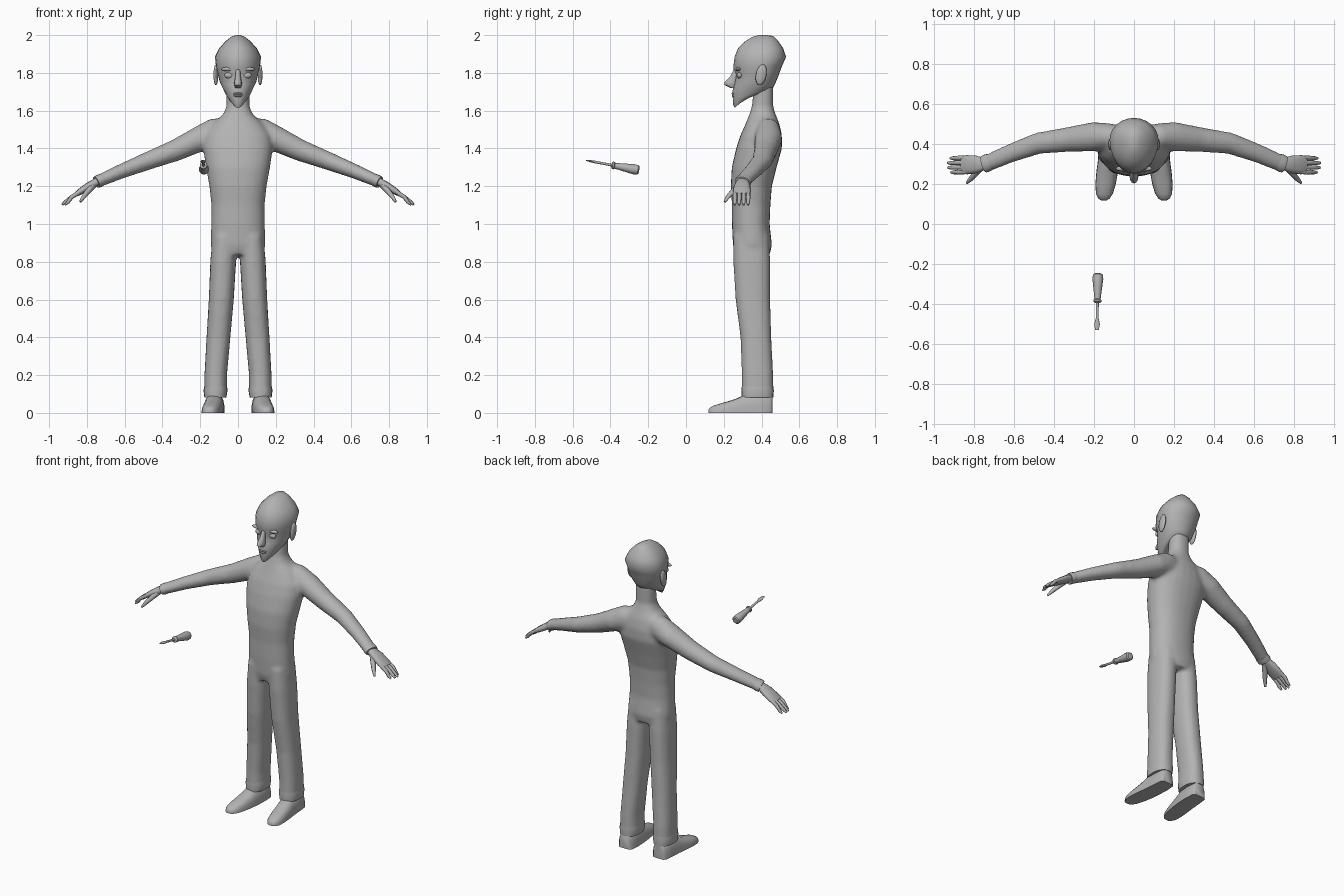
import bpy, bmesh, math
from mathutils import Vector, Matrix

grey = bpy.data.materials.new("plain grey")
grey.diffuse_color = (0.45, 0.45, 0.45, 1)
X, Y, Z = Vector((1, 0, 0)), Vector((0, 1, 0)), Vector((0, 0, 1))


def bridge(bm, rings):
    """Skin a list of point rings and cap both ends."""
    vs = [[bm.verts.new(p) for p in r] for r in rings]
    n = len(vs[0])
    for a, b in zip(vs, vs[1:]):
        for i in range(n):
            j = (i + 1) % n
            bm.faces.new((a[i], a[j], b[j], b[i]))
    bm.faces.new(vs[0][::-1])
    bm.faces.new(vs[-1])


def tube(bm, pts, ref, normal=None, n=16, power=1.0, floor=-9, side=1):
    """Loft of ovals: each point is x, y, z, radius along ref, other radius."""
    c = [Vector(p[:3]) for p in pts]
    rings = []
    for k, p in enumerate(pts):
        d = normal or (c[min(k + 1, len(c) - 1)] - c[max(k - 1, 0)]).normalized()
        u = (ref - d * ref.dot(d)).normalized()
        v = d.cross(u)
        ring = []
        for i in range(n):
            a = 2 * math.pi * i / n
            ca, sa = math.cos(a), math.sin(a)
            q = c[k] + u * p[3] * math.copysign(abs(ca) ** power, ca) \
                + v * p[4] * math.copysign(abs(sa) ** power, sa)
            ring.append((q.x * side, q.y, max(q.z, floor)))
        rings.append(ring)
    bridge(bm, rings)


def ball(bm, loc, size, rot=0.0):
    m = Matrix.Translation(loc) @ Matrix.Rotation(rot, 4, 'X') @ Matrix.Diagonal((*size, 1))
    bmesh.ops.create_uvsphere(bm, u_segments=14, v_segments=10, radius=1, matrix=m)


def finish(name, bm, angle=50):
    bmesh.ops.recalc_face_normals(bm, faces=bm.faces)
    me = bpy.data.meshes.new(name)
    bm.to_mesh(me)
    bm.free()
    ob = bpy.data.objects.new(name, me)
    bpy.context.collection.objects.link(ob)
    me.materials.append(grey)
    bpy.ops.object.select_all(action='DESELECT')
    ob.select_set(True)
    bpy.context.view_layer.objects.active = ob
    bpy.ops.object.shade_smooth_by_angle(angle=math.radians(angle))
    return ob


# Suit body: torso with neck, arms and legs melted into one skin
bm = bmesh.new()
torso = [(.84, .12, .26, .445), (.89, .146, .248, .455), (1.0, .142, .243, .443),
         (1.1, .141, .243, .447), (1.2, .152, .237, .455), (1.3, .17, .242, .48),
         (1.4, .185, .265, .508), (1.47, .175, .288, .508), (1.53, .135, .315, .495),
         (1.58, .08, .335, .475), (1.62, .061, .348, .462), (1.74, .06, .36, .462)]
tube(bm, [(0, (f + b) / 2, z, w, (b - f) / 2) for z, w, f, b in torso],
     X, Z, n=24, power=.88)
arm = [(.03, .43, 1.515, .05, .05), (.12, .437, 1.485, .066, .078), (.2, .436, 1.452, .074, .068),
       (.33, .422, 1.39, .062, .058), (.48, .403, 1.333, .054, .048),
       (.62, .352, 1.278, .047, .039), (.735, .303, 1.228, .043, .033)]
leg = [(.94, .005, .135, .25, .44), (.8, .01, .147, .25, .446), (.6, .022, .155, .262, .446),
       (.4, .04, .167, .288, .452), (.2, .058, .178, .295, .462), (.1, .058, .18, .294, .464)]
for s in (-1, 1):
    tube(bm, arm, Y, side=s)
    tube(bm, [((i + o) / 2, (f + b) / 2, z, (o - i) / 2, (b - f) / 2) for z, i, o, f, b in leg],
         X, -Z, n=20, power=.85, side=s)
body = finish("suit_body", bm, 60)
mod = body.modifiers.new("melt", 'REMESH')
mod.mode, mod.voxel_size, mod.use_smooth_shade = 'VOXEL', .012, True
mod = body.modifiers.new("soften", 'SMOOTH')
mod.factor, mod.iterations = .5, 6

# Head: tilted rings running from chin to crown
bm = bmesh.new()
head = [(1.615, 1.70, .257, .36, .034), (1.63, 1.71, .25, .43, .052), (1.66, 1.72, .248, .46, .068),
        (1.70, 1.745, .245, .473, .084), (1.735, 1.77, .254, .484, .098),
        (1.79, 1.80, .266, .495, .108), (1.825, 1.835, .25, .508, .116),
        (1.885, 1.885, .257, .53, .122), (1.93, 1.93, .275, .515, .1),
        (1.965, 1.97, .31, .487, .066), (1.99, 1.995, .35, .462, .033), (2.0, 2.0, .385, .43, .01)]
rings = []
for zf, zb, yf, yb, w in head:
    ym = yf + .6 * (yb - yf)
    ring = []
    for i in range(24):
        a = 2 * math.pi * i / 24
        c = math.cos(a)
        y = ym - c * ((ym - yf) if c > 0 else (yb - ym))
        ring.append((w * math.sin(a), y, zf + (zb - zf) * (y - yf) / (yb - yf)))
    rings.append(ring)
bridge(bm, rings)
finish("head", bm, 60)

# Nose and mouth
bm = bmesh.new()
tube(bm, [(0, .268, 1.825, .012, .012), (0, .255, 1.785, .013, .018), (0, .24, 1.752, .02, .035),
          (0, .236, 1.737, .022, .033), (0, .25, 1.72, .014, .014)], X, Z, n=12)
finish("nose", bm)
bm = bmesh.new()
ball(bm, (0, .25, 1.69), (.028, .009, .006))
ball(bm, (0, .251, 1.678), (.024, .009, .006))
finish("lips", bm)

# Eyes, brows and ears
for name, loc, size, rot in (("eye", (.046, .284, 1.787), (.027, .014, .017), 0),
                             ("brow", (.05, .277, 1.82), (.042, .014, .011), 0),
                             ("ear", (.117, .398, 1.79), (.013, .028, .056), -.2)):
    bm = bmesh.new()
    for s in (-1, 1):
        ball(bm, (loc[0] * s, loc[1], loc[2]), size, rot)
    finish(name + "s", bm)

# Hands: palm, four fingers and thumb
bm = bmesh.new()
for s in (-1, 1):
    tube(bm, [(.715, .306, 1.235, .03, .022), (.75, .3, 1.222, .032, .021),
              (.79, .298, 1.2, .044, .021), (.835, .296, 1.172, .048, .017),
              (.86, .295, 1.155, .044, .012)], Y, n=12, power=.8, side=s)
    for i in range(4):
        y = .26 + .0235 * i
        tip = (.915, .93, .932, .918)[i]
        tube(bm, [(.835, y, 1.172, .011, .012), (.88, y - .001, 1.143, .0115, .011),
                  (tip - .015, y - .002, 1.115, .01, .009),
                  (tip, y - .002, 1.102, .006, .005)], Y, n=8, side=s)
    tube(bm, [(.765, .285, 1.208, .018, .018), (.79, .255, 1.178, .017, .015),
              (.815, .225, 1.147, .013, .012), (.835, .205, 1.118, .007, .006)], Y, n=8, side=s)
finish("hands", bm)

# Sleeve cuffs and trouser hems
bm = bmesh.new()
for s in (-1, 1):
    tube(bm, [(.715, .312, 1.238, .041, .031), (.735, .304, 1.228, .045, .034),
              (.75, .299, 1.221, .043, .032)], Y, side=s)
finish("sleeve_cuffs", bm)
bm = bmesh.new()
for s in (-1, 1):
    tube(bm, [(.118, .379, .15, .058, .082), (.119, .379, .12, .064, .086),
              (.12, .379, .082, .058, .084)], X, -Z, n=20, power=.85, side=s)
finish("trouser_hems", bm)

# Shoes: half ovals sitting on a flat sole, swept from heel to toe
bm = bmesh.new()
shoe = [(.122, .458, .035, .09), (.122, .445, .047, .1), (.123, .39, .052, .105),
        (.127, .32, .053, .1), (.134, .26, .054, .073), (.142, .2, .051, .055),
        (.148, .15, .042, .04), (.15, .127, .028, .028), (.151, .118, .014, .016)]
for s in (-1, 1):
    tube(bm, [(x, y, 0, w, h) for x, y, w, h in shoe], X, -Y, n=20, power=.75, floor=0, side=s)
finish("shoes", bm)

# Floating screwdriver: handle, collar, shaft and flat blade
def along(y, r, r2=None):
    return (-.18 + .018 * (y + .25), y, 1.285 - .186 * (y + .25), r, r2 or r)


for name, prof in (("screwdriver_handle", [(-.248, .018), (-.254, .025), (-.275, .027), (-.31, .023),
                                           (-.35, .018), (-.38, .015)]),
                   ("screwdriver_collar", [(-.376, .016), (-.38, .02), (-.388, .02), (-.394, .012)]),
                   ("screwdriver_shaft", [(-.385, .007), (-.47, .0065), (-.485, .011, .007),
                                          (-.5, .014, .006), (-.53, .009, .002)])):
    bm = bmesh.new()
    tube(bm, [along(*p) for p in prof], X, n=12)
    finish(name, bm, 40)
